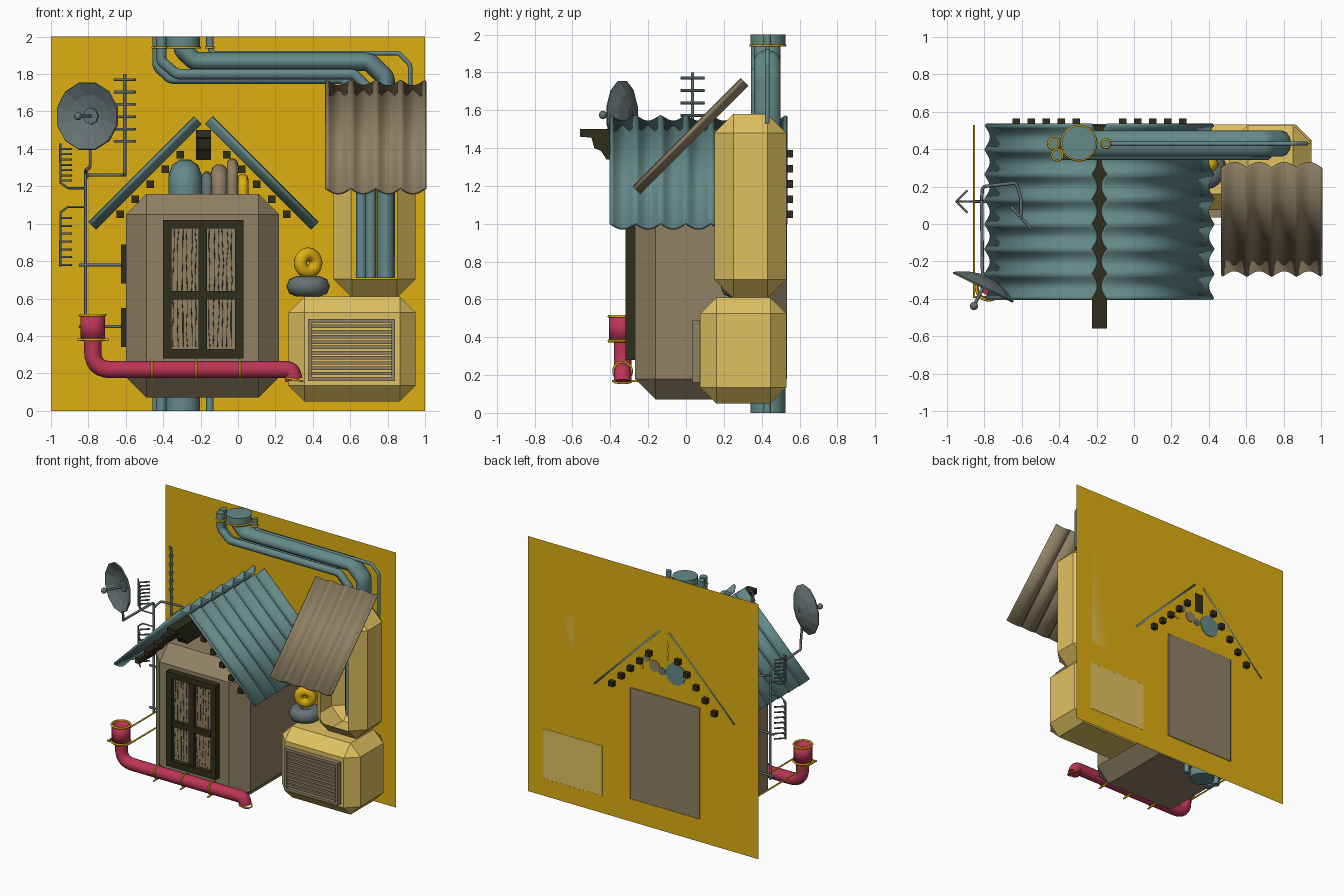
import bpy, bmesh, math, random
from mathutils import Vector as V

if "Cube" in bpy.data.objects:
    bpy.data.objects.remove(bpy.data.objects["Cube"])

random.seed(4)


def mat(name, c):
    m = bpy.data.materials.new(name)
    m.diffuse_color = (*c, 1)
    m.use_nodes = True
    m.node_tree.nodes["Principled BSDF"].inputs["Base Color"].default_value = m.diffuse_color
    return m


YEL = mat("yellow", (0.73, 0.43, 0.006))
CREAM = mat("cream", (0.75, 0.54, 0.12))
TAN = mat("tan", (0.28, 0.22, 0.13))
DARK = mat("dark_wood", (0.03, 0.027, 0.01))
TEAL = mat("teal", (0.13, 0.25, 0.25))
GREY = mat("blue_grey", (0.13, 0.17, 0.17))
RED = mat("red", (0.5, 0.035, 0.09))


def add(name, data, m):
    ob = bpy.data.objects.new(name, data)
    bpy.context.collection.objects.link(ob)
    data.materials.append(m)
    return ob


def from_bm(name, bm, m, smooth=False):
    me = bpy.data.meshes.new(name)
    bmesh.ops.recalc_face_normals(bm, faces=bm.faces)
    for f in bm.faces:
        f.smooth = smooth
    bm.to_mesh(me)
    bm.free()
    return add(name, me, m)


def boxes(name, m, spans, bevel=0, open_front=False):
    """One object from boxes given as (x0, x1, y0, y1, z0, z1)."""
    bm = bmesh.new()
    for x0, x1, y0, y1, z0, z1 in spans:
        for v in bmesh.ops.create_cube(bm, size=1)["verts"]:
            v.co = ((x0 + x1) / 2 + v.co.x * (x1 - x0), (y0 + y1) / 2 + v.co.y * (y1 - y0),
                    (z0 + z1) / 2 + v.co.z * (z1 - z0))
    if bevel:
        bmesh.ops.bevel(bm, geom=bm.edges[:], offset=bevel, segments=1, affect='EDGES')
    if open_front:
        front = min(bm.faces, key=lambda f: f.calc_center_median().y)
        bmesh.ops.delete(bm, geom=[front], context='FACES')
    return from_bm(name, bm, m)


def rounded(pts, r):
    pts = [V(p) for p in pts]
    out = [pts[0]]
    for a, p, b in zip(pts, pts[1:], pts[2:]):
        d = min(r, (a - p).length * 0.49, (b - p).length * 0.49)
        s, e = p + (a - p).normalized() * d, p + (b - p).normalized() * d
        for i in range(7):
            t = i / 6
            out.append(s * (1 - t) ** 2 + p * 2 * t * (1 - t) + e * t * t)
    return out + [pts[-1]]


def pipes(name, m, r, paths, bend=0.0, res=3):
    cu = bpy.data.curves.new(name, 'CURVE')
    cu.dimensions = '3D'
    cu.bevel_depth, cu.bevel_resolution, cu.use_fill_caps = r, res, True
    for path in paths:
        pts = rounded(path, bend) if bend else path
        sp = cu.splines.new('POLY')
        sp.points.add(len(pts) - 1)
        for q, p in zip(sp.points, pts):
            q.co = (*p, 1)
    return add(name, cu, m)


def torus(name, m, R, r, loc, rot=(0, 0, 0), seg=24, ring=8):
    bpy.ops.mesh.primitive_torus_add(major_radius=R, minor_radius=r, major_segments=seg,
                                     minor_segments=ring, location=loc, rotation=rot)
    ob = bpy.context.object
    ob.name = name
    ob.data.materials.append(m)
    bpy.ops.object.shade_smooth()
    return ob


def corrugated(name, m, o, u, v, n, waves, length, period=0.133, sag=0.042):
    """Sheet of U-shaped troughs: u across the waves, v down the slope, n outward."""
    o, u, v, n = V(o), V(u), V(v).normalized(), V(n).normalized()
    bm = bmesh.new()
    rows = []
    for i in range(waves * 10 + 1):
        p = o + u * (i * period / 10) - n * (0.008 + sag * abs(math.sin(math.pi * i / 10)))
        rows.append((bm.verts.new(p), bm.verts.new(p + v * length)))
    for (a, b), (c, d) in zip(rows, rows[1:]):
        bm.faces.new((a, b, d, c))
    ob = from_bm(name, bm, m, True)
    s = ob.modifiers.new("thickness", 'SOLIDIFY')
    s.thickness, s.offset = 0.016, 0
    return ob


# Back wall
bm = bmesh.new()
bm.faces.new([bm.verts.new(p) for p in ((-1, .53, 0), (1, .53, 0), (1, .53, 2), (-1, .53, 2))])
from_bm("back_wall", bm, YEL)

# House body and corrugated gable roof, mirrored about x = -0.185
boxes("house_body", TAN, [(-.60, .22, -.27, .533, .07, 1.16)], bevel=0.11)
for side, s in (("right", 1), ("left", -1)):
    corrugated("roof_" + side, GREY if s > 2 else TEAL, (-.185 + s * .05, -.40, 1.575), (0, 1, 0),
               (s, 0, -1), (s, 0, 1), 7, 0.80)
    boxes("purlins_" + side, DARK,
          [(-.185 + s * x - .02, -.185 + s * x + .02, -.35, .565, z - .02, z + .02)
           for x, z in [(.125 + .08 * i, 1.37 - .08 * i) for i in range(5)]])

# Ridge beam with carved end
prof = [(-.56, 1.50), (-.56, 1.46), (-.50, 1.455), (-.485, 1.40), (-.45, 1.385), (-.42, 1.34),
        (.53, 1.34), (.53, 1.50)]
bm = bmesh.new()
f = bm.faces.new([bm.verts.new((-.225, y, z)) for y, z in prof])
ext = bmesh.ops.extrude_face_region(bm, geom=[f])["geom"]
bmesh.ops.translate(bm, vec=(.08, 0, 0), verts=[g for g in ext if isinstance(g, bmesh.types.BMVert)])
from_bm("ridge_beam", bm, DARK)

# Elbow pipes from the house top into the wall
for i, (x, r, z, m) in enumerate([(-.283, .088, 1.26, TEAL), (-.165, .03, 1.25, GREY),
                                  (-.10, .045, 1.275, TAN), (-.03, .03, 1.32, TAN),
                                  (.027, .028, 1.24, YEL)]):
    pipes(f"gable_pipe_{i}", m, r, [[(x, .25, 1.1), (x, .25, z), (x, .535, z)]], bend=.12)

# Front window: frame, cross bars, boards with grain
boxes("window_frame", DARK, [(-.40, -.355, -.32, -.26, .28, 1.02), (-.015, .03, -.32, -.26, .28, 1.02),
                             (-.355, -.015, -.32, -.26, .975, 1.02), (-.355, -.015, -.32, -.26, .28, .33),
                             (-.21, -.165, -.312, -.26, .33, .975), (-.355, -.015, -.312, -.26, .595, .64)])
boxes("window_boards", TAN, [(-.36, -.01, -.285, -.26, .32, .98)])
grain = []
for i in range(14):
    x = -.345 + i * .024
    grain.append([(x + random.uniform(-.005, .005), -.285, .34 + .09 * k) for k in range(8)])
pipes("wood_grain", DARK, .0015, grain, res=0)

# Small windows on the left side
for i, z in enumerate((.34, .68)):
    t = z + .21
    boxes(f"side_window_{i}", DARK, [(-.625, -.595, .02, .05, z, t), (-.625, -.595, .20, .23, z, t),
                                     (-.625, -.595, .05, .20, z, z + .03), (-.625, -.595, .05, .20, t - .03, t),
                                     (-.62, -.595, .115, .135, z, t), (-.62, -.595, .05, .20, z + .095, z + .115)])
    boxes(f"side_window_boards_{i}", TAN, [(-.61, -.595, .04, .21, z + .01, t - .01)])

# Cream boxes with vent grille, awning above the open upper box
boxes("upper_box", CREAM, [(.51, .95, .15, .53, .605, 1.58)], bevel=.1, open_front=True)
boxes("lower_box", CREAM, [(.27, .95, .075, .531, .05, .61)], bevel=.085)
boxes("vent_frame", TAN, [(.375, .84, .035, .08, .47, .49), (.375, .84, .035, .08, .16, .18),
                          (.375, .395, .035, .08, .18, .47), (.82, .84, .035, .08, .18, .47)])
boxes("vent_slats", TAN, [(.395, .82, .045, .078, z, z + .018) for z in [.19 + .028 * i for i in range(10)]])
corrugated("awning", TAN, (.47, .29, 1.77), (1, 0, 0), (0, -1, -1), (0, -1, 1), 4, .81)

# Rings stacked on the lower box
torus("grey_cushion", GREY, .062, .055, (.375, .30, .665))
torus("yellow_ring", YEL, .046, .037, (.375, .30, .79), (math.radians(90), 0, math.radians(25)))

# Teal pipes across the wall
main = pipes("main_pipe", TEAL, .05, [[(-.295, 0, 1.97), (-.295, 0, 1.93), (-.23, 0, 1.867), (.70, 0, 1.867),
                                       (.79, 0, 1.78), (.79, 0, .71)]], bend=.025, res=4)
main.scale.y, main.location.y = 1.4, .43
pipes("side_pipes", TEAL, .028, [
    [(-.43, .43, 2), (-.43, .43, 1.84), (-.36, .43, 1.775), (.56, .43, 1.775), (.66, .43, 1.68), (.66, .43, .71)],
    [(-.41, .37, 2), (-.41, .37, 1.87), (-.33, .37, 1.80), (.62, .37, 1.80), (.71, .37, 1.71), (.71, .37, .71)],
    [(-.43, .43, 0), (-.43, .43, .25)], [(-.41, .37, 0), (-.41, .37, .25)]], bend=.02)
pipes("thin_pipe", TEAL, .012, [
    [(-.15, .43, 1.95), (-.15, .43, 1.93), (-.13, .43, 1.912), (.86, .43, 1.912), (.92, .43, 1.85), (.92, .43, 1.53)]],
    bend=.015)
pipes("thin_pipe_ends", TEAL, .02, [[(-.15, .43, 1.94), (-.15, .43, 2)], [(-.15, .43, 0), (-.15, .43, .25)]])
pipes("main_pipe_ends", TEAL, .092, [[(-.295, .433, 1.945), (-.295, .433, 2)], [(-.295, .433, 0), (-.295, .433, .25)]], res=6)
for i, (x, y, r) in enumerate([(-.295, .433, .092), (-.43, .43, .029), (-.41, .37, .029), (-.15, .43, .021)]):
    torus(f"pipe_band_{i}", YEL, r, .007, (x, y, 1.942), ring=6)

# Red pipe with open collar, clamps and wall rods
pipes("red_pipe", RED, .046, [[(-.777, -.335, .42), (-.777, -.335, .22), (.285, -.335, .22), (.30, -.335, .165)]],
      bend=.13, res=4)
bpy.ops.mesh.primitive_cylinder_add(vertices=20, radius=.066, depth=.13, end_fill_type='NOTHING',
                                    location=(-.777, -.34, .445))
collar = bpy.context.object
collar.name = "red_collar"
collar.data.materials.append(RED)
bpy.ops.object.shade_smooth()
collar.modifiers.new("wall", 'SOLIDIFY').thickness = .012
for i, z in enumerate((.38, .51)):
    torus(f"collar_band_{i}", YEL, .067, .008, (-.777, -.34, z), ring=6)
torus("outlet_band", YEL, .046, .006, (.30, -.335, .167), (0, math.radians(12), 0), ring=6)
for i, x in enumerate((-.46, -.225, .01)):
    torus(f"pipe_clamp_{i}", YEL, .049, .006, (x, -.335, .22), (0, math.radians(90), 0), ring=6)
pipes("clamp_rods", YEL, .006,
      [[(x, -.39, .168), (x, -.10, .168)] for x in (-.46, -.225, .01)] +
      [[(x, -.39, .38), (x, .53, .38)] for x in (-.855, -.70)] +
      [[(-.86, -.39, .38), (-.69, -.39, .38)]], res=1)

# Antenna mast, brackets and arms
pipes("antenna_mast", GREY, .009, [
    [(-.815, .12, .42), (-.815, .12, 1.28), (-.81, -.27, 1.29), (-.79, -.29, 1.30), (-.79, -.31, 1.45)],
    [(-.815, .12, 1.24), (-.81, .20, 1.26), (-.63, .22, 1.26), (-.605, .14, 1.26), (-.605, .035, 1.26),
     (-.605, .035, 1.80)],
    [(-.85, .12, .78), (-.61, .12, .78)], [(-.85, .12, .45), (-.59, .12, .45)]], bend=.02, res=1)
pipes("mast_antenna_bars", GREY, .008, [[(-.66, .095, z), (-.55, -.025, z)]
      for z in [1.44 + .066 * i for i in range(6)]], res=1)

# Two comb antennas
combs = []
for z0, z1, bend_z, arm_z in ((1.22, 1.43, 1.22, 1.19), (.77, 1.06, 1.06, 1.09)):
    far = z1 if bend_z == z0 else z0
    combs.append([(-.95, .12, far), (-.95, .12, bend_z), (-.91, .12, arm_z), (-.815, .12, arm_z)])
    for i in range(7):
        z = z0 + .01 + i * (z1 - z0 - .04) / 6
        combs += [[(-.95, .12, z), (-.89, .12 + s * .06, z)] for s in (-1, 1)]
pipes("comb_antennas", GREY, .006, combs, res=1)

# Satellite dish: low-poly bowl turned front-left, with feed
bm = bmesh.new()
rings = [[bm.verts.new((r * math.cos(a), r * math.sin(a), z))
          for a in [math.tau * (k + .5) / 12 for k in range(12)]]
         for r, z in ((.187, 0), (.12, -.035), (.05, -.055))]
for a, b in zip(rings, rings[1:]):
    for k in range(12):
        bm.faces.new((a[k], a[(k + 1) % 12], b[(k + 1) % 12], b[k]))
bm.faces.new(rings[-1])
dish = from_bm("dish", bm, GREY)
aim = V((-.44, -.9, 0))
dish.location = V((-.805, -.335, 1.575))
dish.rotation_euler = aim.to_track_quat('Z', 'Y').to_euler()
dish.modifiers.new("thickness", 'SOLIDIFY').thickness = .01
c = dish.location
pipes("dish_feed_arm", GREY, .009, [[c - aim * .06, c + aim * .11]], res=1)
pipes("dish_hub", GREY, .045, [[c - aim * .055, c - aim * .035]], res=2)
bpy.ops.mesh.primitive_uv_sphere_add(segments=12, ring_count=8, radius=.022, location=c + aim * .115)
bpy.context.object.name = "dish_feed"
bpy.context.object.data.materials.append(GREY)
bpy.ops.object.shade_smooth()
